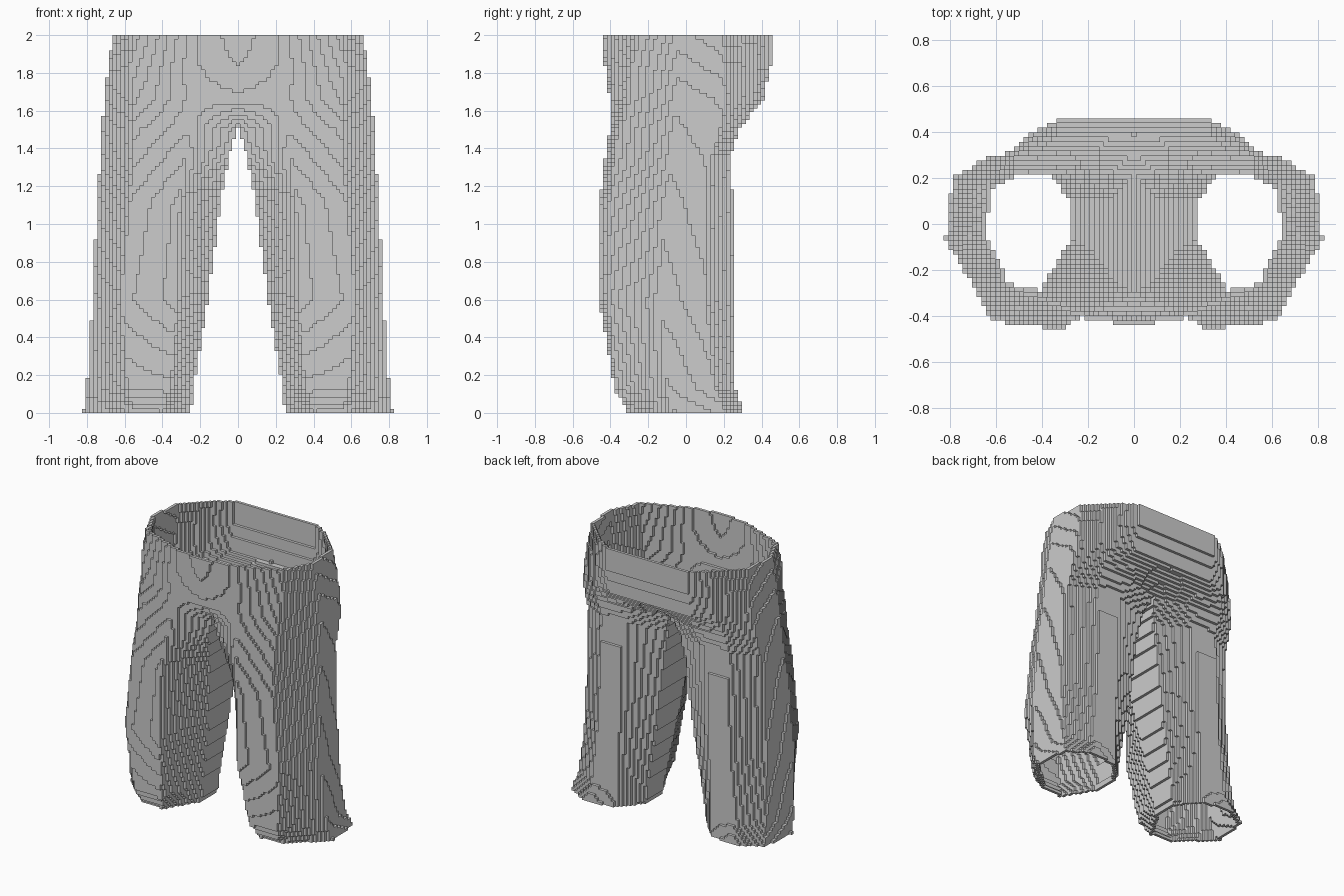
import bpy
import bmesh
import math

cube = bpy.data.objects.get("Cube")
if cube:
    bpy.data.objects.remove(cube, do_unlink=True)

LAYERS = 98
STEP = 2 / LAYERS

# Half sections from hem to waist: height, inseam (x, front y, back y), then the
# corners: front inner, front outer, side front, side back, back outer, back inner
SECTIONS = [
    (0.00, (.25, -.06, .10), (.40, -.30), (.55, -.30), (.82, -.07), (.79, .21), (.60, .31), (.40, .27)),
    (0.13, (.235, -.07, .11), (.36, -.38), (.58, -.37), (.80, -.10), (.76, .15), (.56, .265), (.39, .25)),
    (0.60, (.16, -.12, .12), (.32, -.46), (.62, -.42), (.77, -.14), (.74, .10), (.52, .26), (.39, .26)),
    (1.13, (.09, -.20, .13), (.31, -.455), (.57, -.41), (.745, -.11), (.72, .11), (.51, .25), (.37, .25)),
    (1.35, (.05, -.28, .14), (.27, -.43), (.55, -.38), (.73, -.08), (.71, .13), (.51, .23), (.33, .225)),
    (1.50, (.00, -.29, .20), (.26, -.405), (.56, -.36), (.72, -.07), (.70, .18), (.52, .28), (.28, .28)),
    (1.66, (.00, -.404, .41), (.25, -.395), (.56, -.32), (.71, -.05), (.69, .20), (.48, .36), (.33, .41)),
    (1.85, (.00, -.431, .45), (.24, -.405), (.57, -.29), (.685, -.05), (.66, .20), (.48, .375), (.34, .45)),
    (2.00, (.00, -.443, .45), (.23, -.405), (.56, -.27), (.66, -.05), (.64, .18), (.46, .37), (.34, .45)),
]


def outline(section):
    """Closed half outline of one section."""
    x, front, back = section[1]
    return [(x, front), *section[2:], (x, back)]


def outline_at(z):
    """Blend the two sections around height z."""
    for low, high in zip(SECTIONS, SECTIONS[1:]):
        if z <= high[0]:
            t = (z - low[0]) / (high[0] - low[0])
            return [(a[0] + (b[0] - a[0]) * t, a[1] + (b[1] - a[1]) * t)
                    for a, b in zip(outline(low), outline(high))]


def span(points, x):
    """Front and back y where the outline crosses a column, or None."""
    hits = []
    for a, b in zip(points, points[1:] + points[:1]):
        if (a[0] <= x) != (b[0] <= x):
            hits.append(a[1] + (b[1] - a[1]) * (x - a[0]) / (b[0] - a[0]))
    return (min(hits), max(hits)) if hits else None


def shifted(cell, axis, amount):
    moved = list(cell)
    moved[axis] += amount
    return tuple(moved)


# Solid trousers as blocks, mirrored left to right about the middle column
solid = set()
for k in range(LAYERS):
    points = outline_at((k + 0.5) * STEP)
    for i in range(math.ceil(1 / STEP)):
        found = span(points, i * STEP)
        if found:
            first = math.ceil(found[0] / STEP)
            last = math.floor(found[1] / STEP)
            for j in range(first, last + 1):
                solid.add((i, j, k))
                solid.add((-i, j, k))


def is_skin(cell):
    """Blocks touching the outside; the waist and hems stay open."""
    for axis in range(3):
        for side in (-1, 1):
            near = shifted(cell, axis, side)
            if 0 <= near[2] < LAYERS and near not in solid:
                return True
    return False


cloth = {cell for cell in solid if is_skin(cell)}

# Exposed block faces of the cloth
bm = bmesh.new()
verts = {}


def corner(key):
    if key not in verts:
        x, y, z = key
        verts[key] = bm.verts.new(((x - 0.5) * STEP, (y - 0.5) * STEP, z * STEP))
    return verts[key]


for cell in sorted(cloth):
    for axis in range(3):
        u, v = (axis + 1) % 3, (axis + 2) % 3
        for side in (-1, 1):
            if shifted(cell, axis, side) in cloth:
                continue
            base = shifted(cell, axis, 1) if side > 0 else cell
            along = shifted(base, u, 1)
            ring = [base, along, shifted(along, v, 1), shifted(base, v, 1)]
            bm.faces.new([corner(p) for p in ring[::side]])

mesh = bpy.data.meshes.new("trousers")
bm.to_mesh(mesh)
bm.free()

# Plain grey cloth
grey = bpy.data.materials.new("light grey cloth")
grey.use_nodes = True
colour = (0.604, 0.604, 0.604, 1)
grey.diffuse_color = colour
for node in grey.node_tree.nodes:
    if node.type == "BSDF_PRINCIPLED":
        node.inputs["Base Color"].default_value = colour
mesh.materials.append(grey)

trousers = bpy.data.objects.new("trousers", mesh)
bpy.context.collection.objects.link(trousers)
